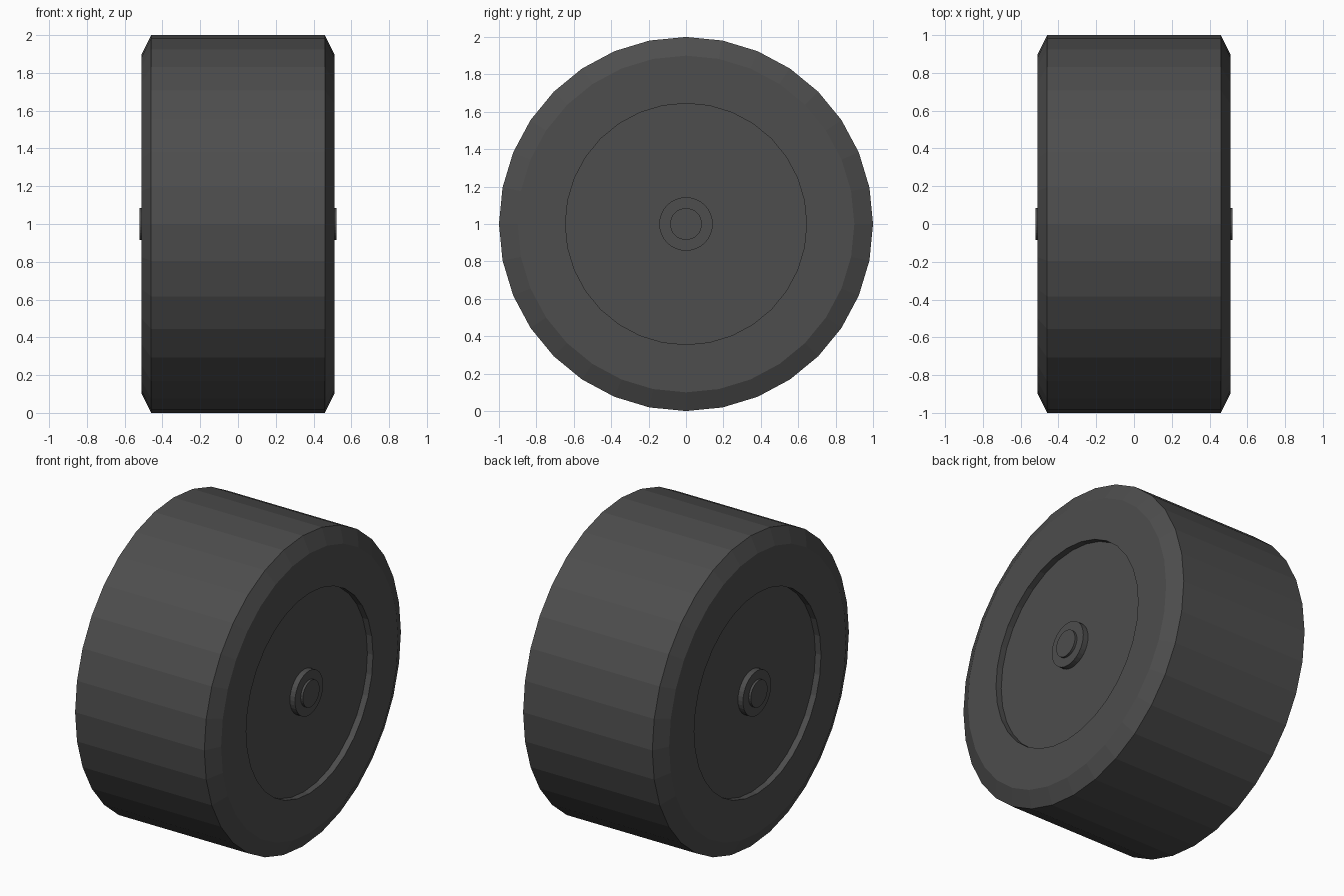
import bpy, bmesh, math

if "Cube" in bpy.data.objects:
    bpy.data.objects.remove(bpy.data.objects["Cube"])

SIDES = 32
CENTRE_Z = 1.0

rubber = bpy.data.materials.new("dark grey")
rubber.diffuse_color = (0.075, 0.075, 0.075, 1.0)
rubber.use_nodes = True
rubber.node_tree.nodes["Principled BSDF"].inputs["Base Color"].default_value = rubber.diffuse_color


def lathe(name, profile):
    """Spin (x, radius) points about the x axis and cap both ends."""
    bm = bmesh.new()
    rings = []
    for x, r in profile:
        angles = [2 * math.pi * i / SIDES for i in range(SIDES)]
        rings.append([bm.verts.new((x, r * math.sin(a), r * math.cos(a))) for a in angles])
    for a, b in zip(rings, rings[1:]):
        for i in range(SIDES):
            j = (i + 1) % SIDES
            bm.faces.new((a[i], a[j], b[j], b[i]))
    bm.faces.new(rings[0])
    bm.faces.new(rings[-1])
    bmesh.ops.recalc_face_normals(bm, faces=bm.faces)
    mesh = bpy.data.meshes.new(name)
    bm.to_mesh(mesh)
    bm.free()
    mesh.materials.append(rubber)
    obj = bpy.data.objects.new(name, mesh)
    obj.location.z = CENTRE_Z
    bpy.context.collection.objects.link(obj)
    return obj


# Tyre: chamfered tread, flat side walls and a shallow recessed disc each side
half = [(0.47, 0.645), (0.51, 0.645), (0.51, 0.90), (0.46, 1.0)]
lathe("tyre", [(-x, r) for x, r in half] + half[::-1])

# Hubs: stepped cap in the middle of each recess
for side, label in ((1, "right"), (-1, "left")):
    cap = [(0.465, 0.143), (0.506, 0.143), (0.506, 0.085), (0.521, 0.085)]
    lathe(label + "_hub", [(side * x, r) for x, r in cap])
